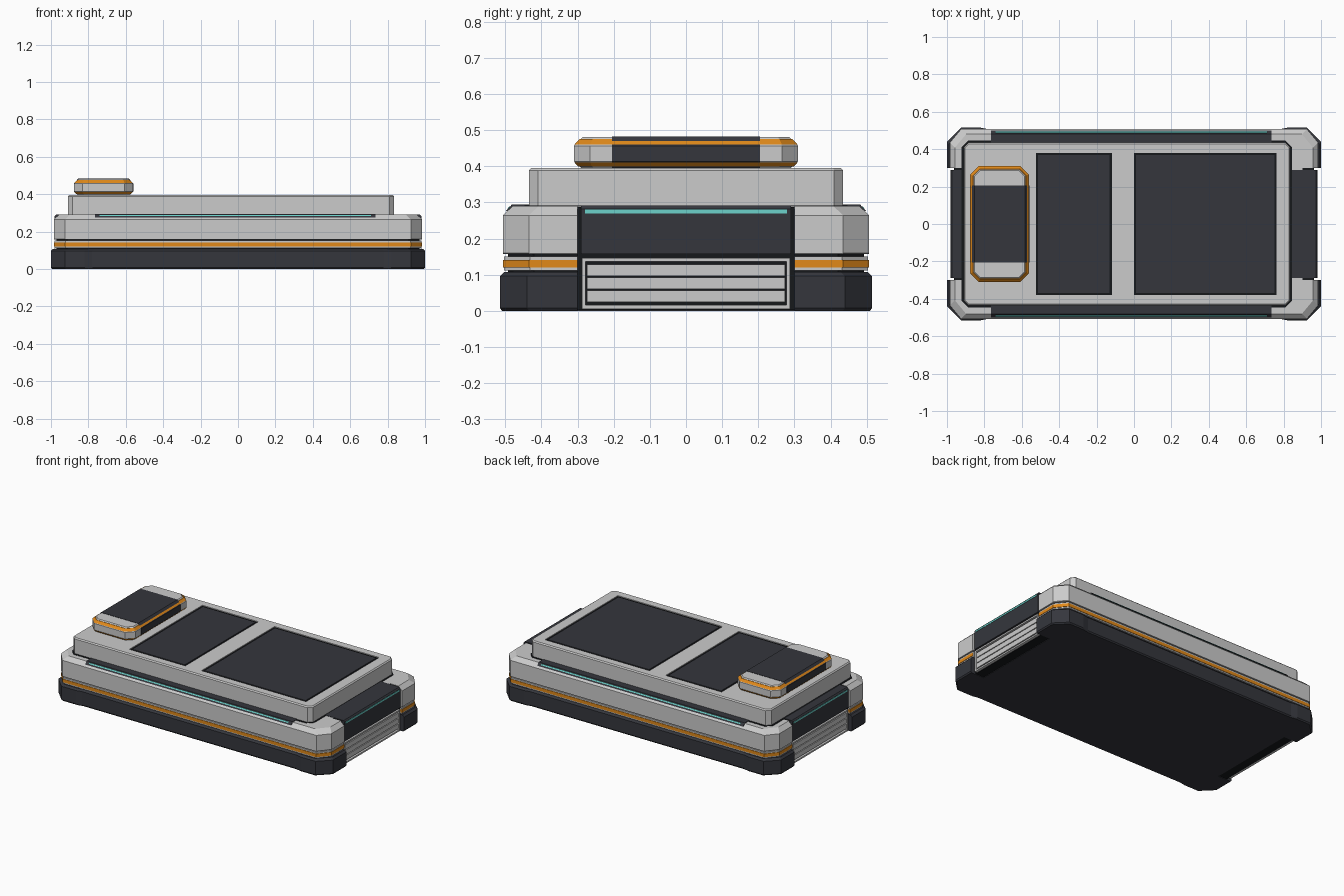
import bpy, bmesh

if "Cube" in bpy.data.objects:
    bpy.data.objects.remove(bpy.data.objects["Cube"])


def material(name, rgb):
    m = bpy.data.materials.new(name)
    m.diffuse_color = (*rgb, 1)
    m.use_nodes = True
    m.node_tree.nodes["Principled BSDF"].inputs["Base Color"].default_value = m.diffuse_color
    return m


DARK = material("dark", (0.035, 0.037, 0.046))
BLACK = material("black", (0.008, 0.009, 0.011))
ORANGE = material("orange", (0.75, 0.25, 0.01))
TEAL = material("teal", (0.15, 0.65, 0.6))


def finish(name, bm, mat=None):
    bmesh.ops.recalc_face_normals(bm, faces=bm.faces)
    me = bpy.data.meshes.new(name)
    bm.to_mesh(me)
    bm.free()
    ob = bpy.data.objects.new(name, me)
    bpy.context.collection.objects.link(ob)
    if mat:
        me.materials.append(mat)
    return ob


def loft(name, rings, mat=None):
    """Closed solid through rings of 3D points."""
    bm = bmesh.new()
    vs = [[bm.verts.new(p) for p in r] for r in rings]
    n = len(vs[0])
    for a, b in zip(vs, vs[1:]):
        for i in range(n):
            j = (i + 1) % n
            bm.faces.new((a[i], a[j], b[j], b[i]))
    bm.faces.new(vs[0][::-1])
    bm.faces.new(vs[-1])
    return finish(name, bm, mat)


def box(name, x, y, z, mat=None):
    return loft(name, [[(x[0], y[0], h), (x[1], y[0], h), (x[1], y[1], h), (x[0], y[1], h)]
                       for h in z], mat)


def mirrored(quad):
    """Full plan outline from the points of one quadrant, end to side."""
    rev = quad[::-1]
    return (quad + [(-x, y) for x, y in rev]
            + [(-x, -y) for x, y in quad] + [(x, -y) for x, y in rev])


def hull(name, quad, levels, mat=None):
    """Notched hull tier; levels are (z, inset)."""
    rings = []
    for z, d in levels:
        q = [(x - d if i else x, y - d if y > 0.31 else y) for i, (x, y) in enumerate(quad)]
        rings.append([(x, y, z) for x, y in mirrored(q)])
    return loft(name, rings, mat)


def slab(name, x, y, c, levels, mat=None):
    """Block with chamfered corners; levels are (z, inset)."""
    cx, hx = (x[0] + x[1]) / 2, (x[1] - x[0]) / 2
    rings = []
    for z, d in levels:
        a, b, k = hx - d, y - d, c - 0.59 * d
        rings.append([(cx + px, py, z) for px, py in mirrored([(a, b - k), (a - k, b)])])
    return loft(name, rings, mat)


# Lower hull with corner feet
hull("base", [(0.9, 0.3), (1, 0.3), (1, 0.44), (0.925, 0.515), (0.82, 0.515), (0.78, 0.507)],
     [(0, 0.006), (0.008, 0), (0.096, 0), (0.108, 0.012)], DARK)

# Accent band and upper hull
tier = [(0.9, 0.3), (0.985, 0.3), (0.985, 0.435), (0.925, 0.507)]
hull("seam_core", tier, [(0.09, 0.014), (0.17, 0.014)], BLACK)
hull("band_trim", tier, [(0.112, 0.004), (0.151, 0.004)])
hull("accent_band", tier, [(0.12, 0.001), (0.141, 0.001)], ORANGE)
hull("upper_hull", tier, [(0.157, 0.002), (0.16, 0), (0.264, 0), (0.29, 0.027)])

# Top slab with its surrounding groove
slab("slab_groove", (-0.922, 0.845), 0.447, 0.036, [(0.28, 0), (0.292, 0)], BLACK)
top = slab("top_slab", (-0.91, 0.835), 0.435, 0.025, [(0.28, 0), (0.388, 0), (0.395, 0.007)])

# Inset roof panels
for i, (a, b) in enumerate([(-0.525, -0.118), (0.0, 0.762)]):
    cut = box(f"panel_cutter_{i}", (a, b), (-0.38, 0.38), (0.385, 0.42))
    cut.hide_render = True
    cut.hide_set(True)
    mod = top.modifiers.new("panel_recess", "BOOLEAN")
    mod.object = cut
    mod.solver = "EXACT"
    box(f"panel_bed_{i}", (a, b), (-0.38, 0.38), (0.38, 0.39), BLACK)
    g = 0.012
    box(f"roof_panel_{i}", (a + g, b - g), (-0.38 + g, 0.38 - g), (0.385, 0.394), DARK)

# Roof pod: octagonal block, accent stripes, dark saddle
pod = [(0.394, 0.022), (0.414, 0), (0.457, 0), (0.481, 0.024)]
slab("roof_pod", (-0.876, -0.562), 0.31, 0.045, pod)
for i, lv in enumerate([[(0.4, 0.014), (0.411, 0.002)], [(0.461, 0.003), (0.475, 0.017)]]):
    slab(f"pod_stripe_{i}", (-0.878, -0.56), 0.312, 0.046, lv, ORANGE)
loft("pod_saddle", [[(s * (0.159 - d) - 0.719, y, z + (0.002 if z > 0.47 else 0))
                     for s, lv in ((-1, pod), (1, pod[::-1])) for z, d in lv]
                    for y in (-0.205, 0.205)], DARK)

for s, side in ((1, "right"), (-1, "left")):
    def end_box(name, x, y, z, mat=None):
        return box(f"{name}_{side}", sorted((s * x[0], s * x[1])), y, z, mat)

    # End bay: dark panel, light bar, slatted grille
    end_box("end_backing", (0.88, 0.962), (-0.3, 0.3), (0.003, 0.287), BLACK)
    loft(f"end_panel_{side}", [[(s * x, y, z) for x, z in
                                ((0.84, 0.157), (0.98, 0.157), (0.98, 0.282), (0.972, 0.292), (0.84, 0.292))]
                               for y in (-0.29, 0.29)], DARK)
    end_box("end_light", (0.95, 0.982), (-0.28, 0.28), (0.27, 0.281), TEAL)
    for z in ((0.006, 0.016), (0.137, 0.147)):
        end_box("grille_rail", (0.95, 0.98), (-0.288, 0.288), z)
    for y in (-0.283, 0.283):
        end_box("grille_post", (0.95, 0.98), (y - 0.005, y + 0.005), (0.016, 0.137))
    for z in (0.025, 0.061, 0.097):
        end_box("grille_slat", (0.95, 0.977), (-0.274, 0.274), (z, z + 0.031))

    # Shoulder channel on each long side with a thin light line
    for nm, a, b, prof, mat in (
            ("shoulder_channel", -0.765, 0.735, ((0.43, 0.276), (0.499, 0.276), (0.482, 0.294), (0.43, 0.294)), DARK),
            ("shoulder_light", -0.74, 0.71, ((0.487, 0.284), (0.494, 0.284), (0.489, 0.2895), (0.485, 0.2895)), TEAL)):
        loft(f"{nm}_{side}", [[(x, s * y, z) for y, z in prof] for x in (a, b)], mat)
